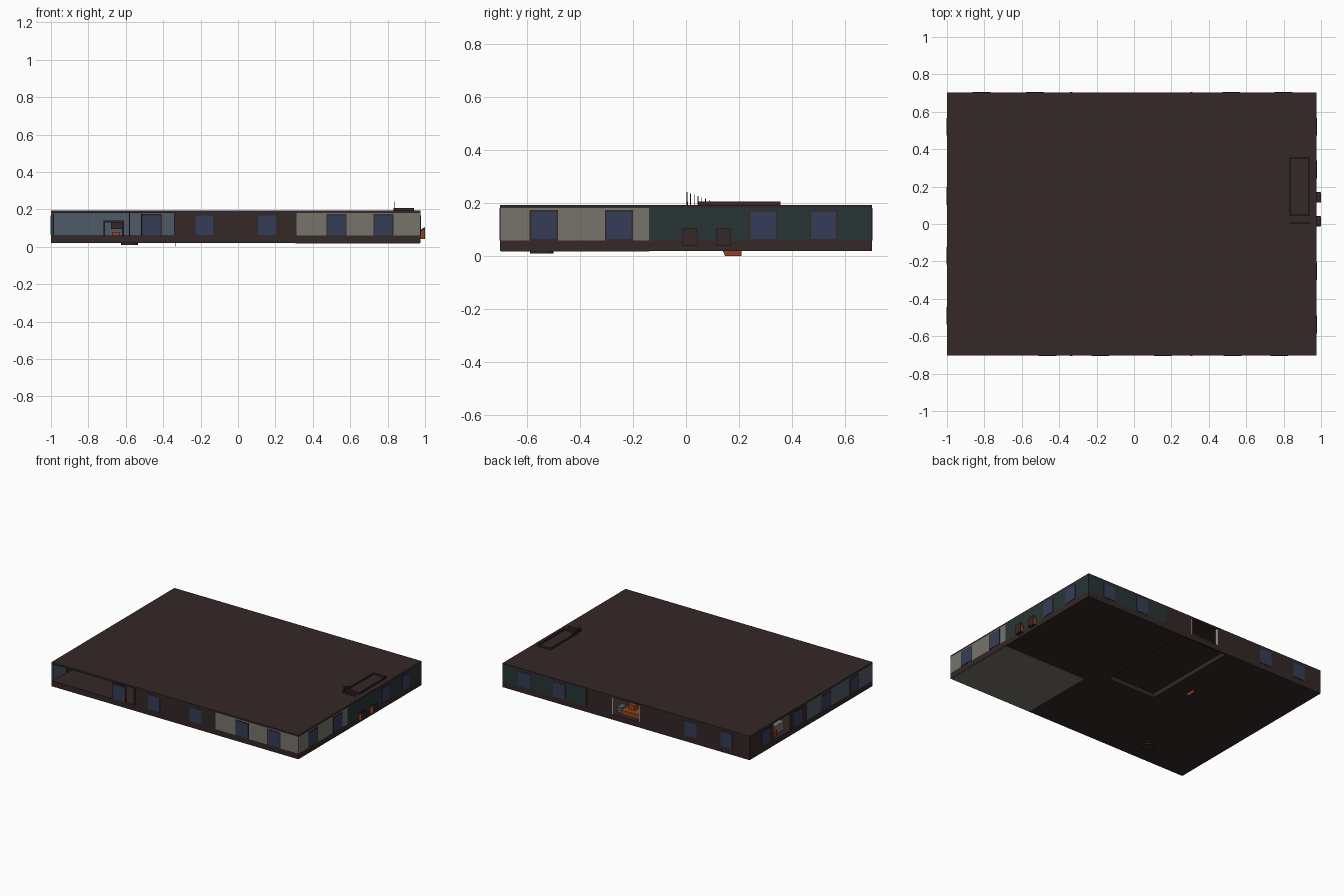
import bpy, bmesh, math

if "Cube" in bpy.data.objects:
    bpy.data.objects.remove(bpy.data.objects["Cube"])

def mat(name, r, g, b):
    m = bpy.data.materials.new(name)
    m.diffuse_color = (r, g, b, 1)
    m.use_nodes = True
    m.node_tree.nodes["Principled BSDF"].inputs["Base Color"].default_value = m.diffuse_color
    return m

BROWN = mat("dark_brown", .034, .021, .020)
CREAM = mat("cream", .18, .175, .145)
TEAL = mat("dark_teal", .021, .036, .035)
GLASS = mat("window_blue", .035, .048, .098)
SLATE = mat("slate_blue", .075, .105, .135)
RUST = mat("rust_orange", .28, .055, .015)
WHITE = mat("off_white", .55, .55, .50)

def box(name, x0, x1, y0, y1, z0, z1, m):
    bm = bmesh.new()
    bmesh.ops.create_cube(bm, size=1)
    for v in bm.verts:
        v.co = ((x0 + x1) / 2 + v.co.x * (x1 - x0),
                (y0 + y1) / 2 + v.co.y * (y1 - y0),
                (z0 + z1) / 2 + v.co.z * (z1 - z0))
    me = bpy.data.meshes.new(name)
    bm.to_mesh(me)
    bm.free()
    me.materials.append(m)
    ob = bpy.data.objects.new(name, me)
    bpy.context.collection.objects.link(ob)
    return ob

X0, X1, Y, T = -1.0, .975, .702, .012      # footprint and wall thickness
ZB, ZF, ZC, ZT = .02, .06, .181, .193      # base, floor, ceiling, roof top
PX0, PX1 = -.335, .307                     # partition positions

# one wall run along an outer side, from a to b along that side
def wall(name, side, a, b, m, z0=ZF, z1=ZC, off=0.0, t=T):
    if side == "front":
        return box(name, a, b, -Y - off, -Y - off + t, z0, z1, m)
    if side == "back":
        return box(name, a, b, Y + off - t, Y + off, z0, z1, m)
    if side == "left":
        return box(name, X0 - off, X0 - off + t, a, b, z0, z1, m)
    return box(name, X1 + off - t, X1 + off, a, b, z0, z1, m)

# window: frame and glass standing slightly proud of the wall
def window(side, c, w=.095):
    off = -.004 if side == "left" else .001
    wall("window_frame", side, c - w / 2 - .006, c + w / 2 + .006, BROWN, .06, .174, .001, .016)
    wall("window_glass", side, c - w / 2, c + w / 2, GLASS, .064, .168, .003, .020)

# floor slab around the stair recess
box("floor_left", X0, -.2, -Y, Y, ZB, ZF, BROWN)
box("floor_right", .18, X1, -Y, Y, ZB, ZF, BROWN)
box("floor_front", -.2, .18, -Y, -.04, ZB, ZF, BROWN)
box("floor_back_edge", -.2, .18, .69, Y, ZB, ZF, BROWN)
box("recess_top", -.2, .18, -.04, .69, .052, ZF, BROWN)
box("tiled_floor_underside", PX1, X1 - .003, -Y + .003, -.14, ZB - .002, ZB + .002, CREAM)

# roof slab
box("roof", X0, X1, -Y, Y, ZC, ZT, BROWN)

# outer walls: side, from, to, colour (front left bay and two doorways are open)
for side, a, b, m in (
        ("front", PX0, PX1, BROWN), ("front", PX1, X1, CREAM),
        ("right", -Y, -.14, CREAM), ("right", -.14, Y, TEAL),
        ("back", PX1, X1, TEAL), ("back", .10, PX1, BROWN),
        ("back", X0, -.125, BROWN),
        ("left", -Y, .05, SLATE), ("left", .05, .23, BROWN), ("left", .43, Y, BROWN)):
    wall(side + "_wall", side, a, b, m)

# windows on every side
for side, centres in (("front", (-.462, -.18, .155, .527, .777)),
                      ("right", (-.537, -.253, .292, .52)),
                      ("back", (-.815, -.53, .52, .80)),
                      ("left", (.52, .15, -.17, -.49))):
    for c in centres:
        window(side, c)

# inner partitions, with dark ends that show on the facade
for x in (PX0, PX1):
    box("partition", x - .005, x + .005, -Y + .014, Y - .014, ZF, ZC, BROWN)
    for s in (-1, 1):
        box("partition_end", x - .006, x + .006, s * Y - .003, s * Y + .003, ZF, ZC, BROWN)
box("right_partition", PX1, X1 - T, -.146, -.136, ZF, ZC, TEAL)
box("open_room_back_wall", X0 + T, PX0 - .006, .04, .05, ZF, ZC, SLATE)
box("open_room_side_wall", PX0 - .008, PX0 - .005, -Y + .014, .04, ZF, ZC, SLATE)

# furniture in the open front room
box("bar_top", -.72, -.61, -.32, -.22, .13, .14, BROWN)
for x in (-.72, -.62):
    box("bar_side", x, x + .01, -.32, -.22, ZF, .13, BROWN)
box("bar_panel", -.68, -.62, -.30, -.28, .095, .13, BROWN)
box("bar_seat", -.67, -.63, -.36, -.32, ZF, .078, RUST)
for x in (-.58, -.517):
    box("room_post", x - .002, x + .002, -.1, -.096, ZF, ZC, BROWN)

# balcony doorway at the back with sofa and white frame
for x in (-.125, .092):
    box("doorway_jamb", x, x + .008, Y - .014, Y + .001, ZF, .178, WHITE)
box("room_screen", -.125, .10, .50, .51, ZF, ZC, WHITE)
box("sofa_seat", -.11, .05, .58, .67, ZF, .09, RUST)
box("sofa_back", -.11, .03, .54, .58, ZF, .12, SLATE)
box("sofa_cushion", -.03, .02, .58, .63, .09, .125, RUST)
box("side_table", .05, .09, .60, .66, ZF, .10, SLATE)

# doorway on the left with cabinet and bench
box("left_room_screen", -.85, -.84, .2, .46, ZF, ZC, BROWN)
box("left_cabinet", -.96, -.90, .25, .36, ZF, .12, CREAM)
box("left_bench", -.98, -.93, .36, .42, ZF, .10, RUST)

# two chair backs leaning out through the right wall
for y in (.015, .142):
    ch = box("chair_back", .94, 1.0, y - .026, y + .026, .04, .105, BROWN)
    for s in (-1, 1):
        side = box("chair_side", .94, .998, y + s * .027 - .001, y + s * .027 + .001, .04, .095, RUST)
        for v in side.data.vertices:
            if v.co.z > .08 and v.co.x < .96:
                v.co.z = .045
    for v in ch.data.vertices:
        if v.co.z > .08 and v.co.x < .96:
            v.co.z = .07

# raised roof hatch frame and stair rail
for x in (.835, .937):
    box("hatch_side", x - .003, x + .003, .045, .357, ZT, .206, BROWN)
for y in (.048, .354):
    box("hatch_end", .835, .937, y - .003, y + .003, ZT, .206, BROWN)
box("hatch_step", .835, .937, .003, .007, ZT, .206, BROWN)
for i in range(8):
    box("rail_post", .836, .839, .002 + i * .014, .005 + i * .014, ZT, .242 - i * .005, BROWN)

# parts reaching below the slab: round table base and a loose panel
bpy.ops.mesh.primitive_cylinder_add(vertices=24, radius=.045, depth=.01, location=(-.58, -.545, .0155))
base = bpy.context.object
base.name = "round_table_base"
base.data.materials.append(BROWN)
panel = box("hanging_panel", -.338, -.333, .135, .21, 0, .03, RUST)
for v in panel.data.vertices:
    if v.co.z < .01 and v.co.y < .15:
        v.co.y += .012
